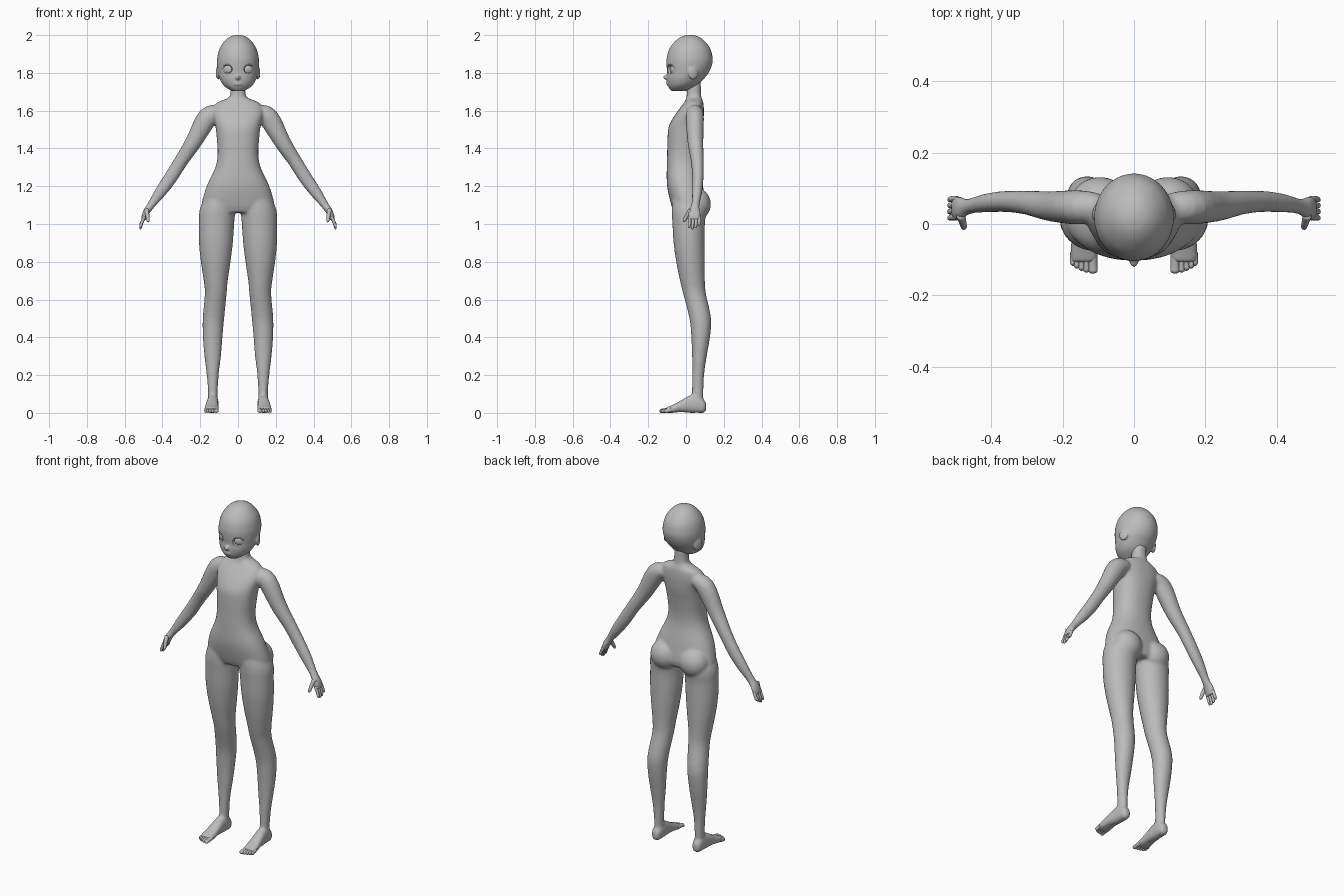
import bpy, bmesh, math
from mathutils import Vector, Matrix

cube = bpy.data.objects.get("Cube")
if cube:
    bpy.data.objects.remove(cube, do_unlink=True)

GREY = (0.5, 0.5, 0.5, 1)
grey = bpy.data.materials.new("plain grey")
grey.use_nodes = True
grey.diffuse_color = GREY
grey.node_tree.nodes["Principled BSDF"].inputs["Base Color"].default_value = GREY


def spline(rows, steps=4):
    """Smoothly interpolate rows of section values."""
    p = [Vector(r) for r in rows]
    p = [p[0]] + p + [p[-1]]
    out = []
    for a, b, c, d in zip(p, p[1:], p[2:], p[3:]):
        for i in range(steps):
            t = i / steps
            out.append(b + (c - a) * (t / 2) + (a * 2 - b * 5 + c * 4 - d) * (t * t / 2)
                       + (b * 3 - a - c * 3 + d) * (t ** 3 / 2))
    return out + [p[-1]]


def loft(bm, rings, side=1, power=2.0, count=24):
    """Skin closed sections given as centre and two half-axes."""
    loops = []
    for c, u, v in rings:
        loop = []
        for i in range(count):
            a = math.tau * i / count
            cs, sn = math.cos(a), math.sin(a)
            q = c + u * math.copysign(abs(cs) ** (2 / power), cs) \
                + v * math.copysign(abs(sn) ** (2 / power), sn)
            loop.append(bm.verts.new((q.x * side, q.y, q.z)))
        loops.append(loop)
    for a, b in zip(loops, loops[1:]):
        for i in range(count):
            j = (i + 1) % count
            bm.faces.new((a[i], a[j], b[j], b[i]))
    bm.faces.new(loops[0])
    bm.faces.new(loops[-1])


def upright(rows):
    """Rows: z, centre x, half width, front y, back y."""
    return [(Vector((x, (f + b) / 2, z)), Vector((w, 0, 0)), Vector((0, (b - f) / 2, 0)))
            for z, x, w, f, b in spline(rows)]


def lengthwise(rows):
    """Rows: y, centre x, half width, bottom z, top z."""
    return [(Vector((x, y, (lo + hi) / 2)), Vector((w, 0, 0)), Vector((0, 0, (hi - lo) / 2)))
            for y, x, w, lo, hi in spline(rows)]


def limb(rows):
    """Rows: x, y, z, half depth, half thickness, square to the path."""
    rows = spline(rows)
    pts = [Vector(r[:3]) for r in rows]
    rings = []
    for i, r in enumerate(rows):
        d = (pts[min(i + 1, len(pts) - 1)] - pts[max(i - 1, 0)]).normalized()
        v = d.cross(Vector((0, 1, 0))).normalized()
        rings.append((pts[i], v.cross(d).normalized() * r[3], v * r[4]))
    return rings


def ball(bm, loc, radii, side=1, turn=0.0):
    m = Matrix.Translation((loc[0] * side, loc[1], loc[2])) \
        @ Matrix.Rotation(turn * side, 4, 'Z') @ Matrix.Diagonal((*radii, 1))
    bmesh.ops.create_uvsphere(bm, u_segments=24, v_segments=16, radius=1, matrix=m)


def finish(bm, name, voxel=0, smooth=0):
    bmesh.ops.recalc_face_normals(bm, faces=bm.faces)
    for f in bm.faces:
        f.smooth = True
    mesh = bpy.data.meshes.new(name)
    bm.to_mesh(mesh)
    bm.free()
    mesh.materials.append(grey)
    ob = bpy.data.objects.new(name, mesh)
    bpy.context.collection.objects.link(ob)
    if voxel:
        r = ob.modifiers.new("fuse", 'REMESH')
        r.mode, r.voxel_size, r.use_smooth_shade = 'VOXEL', voxel, True
        s = ob.modifiers.new("soften", 'SMOOTH')
        s.factor, s.iterations = 0.5, smooth
    return ob


SIDES = (1, -1)

# Body: torso with neck, then hips, legs, feet, arms and palms fused together
bm = bmesh.new()
loft(bm, upright([
    (1.06, 0, .17, -.06, .09), (1.1, 0, .193, -.078, .105), (1.2, 0, .166, -.1, .09),
    (1.3, 0, .12, -.102, .07), (1.37, 0, .108, -.1, .068), (1.45, 0, .112, -.098, .078),
    (1.52, 0, .12, -.09, .09), (1.59, 0, .135, -.05, .095), (1.64, 0, .115, -.012, .092),
    (1.662, 0, .065, 0, .085), (1.685, 0, .041, .004, .08), (1.78, 0, .038, .004, .078)]),
    power=2.3, count=32)
for s in SIDES:
    ball(bm, (.095, .055, 1.105), (.085, .077, .085), s)
    loft(bm, upright([
        (1.17, .09, .07, -.07, .07), (1.08, .108, .094, -.076, .105),
        (1, .114, .094, -.072, .1), (.9, .117, .09, -.066, .1), (.8, .118, .079, -.052, .1),
        (.7, .118, .064, -.032, .1), (.63, .118, .058, -.015, .106), (.5, .13, .057, .018, .133),
        (.4, .134, .052, .028, .127), (.3, .134, .044, .032, .11), (.2, .134, .032, .033, .096),
        (.1, .133, .025, .03, .092), (.05, .134, .027, .025, .092)]), s)
    loft(bm, lengthwise([
        (.107, .133, .012, .015, .05), (.095, .133, .025, 0, .07), (.06, .133, .03, 0, .09),
        (.02, .135, .031, 0, .092), (-.03, .138, .035, .004, .064), (-.07, .14, .039, 0, .043),
        (-.108, .14, .037, 0, .028)]), s, 2.5)
    loft(bm, limb([
        (.1, .048, 1.595, .04, .035), (.16, .047, 1.565, .048, .054),
        (.235, .05, 1.435, .042, .044), (.3, .06, 1.335, .034, .037),
        (.357, .063, 1.245, .03, .036), (.41, .059, 1.17, .027, .031),
        (.46, .05, 1.1, .022, .021), (.487, .044, 1.06, .034, .018),
        (.502, .044, 1.02, .036, .013)]), s)
finish(bm, "body", .0075, 8)

# Fingers and thumbs
bm = bmesh.new()
for s in SIDES:
    for y, tip in ((.07, .99), (.053, .978), (.036, .972), (.019, .978)):
        loft(bm, limb([
            (.496, y, 1.04, .009, .009), (.51, y, 1.005, .0085, .0085),
            (.516, y - .002, tip + .008, .007, .007), (.517, y - .002, tip, .002, .002)]), s, count=12)
    loft(bm, limb([
        (.485, .025, 1.075, .013, .013), (.479, .004, 1.042, .011, .01),
        (.476, -.009, 1.018, .008, .008), (.475, -.013, 1.01, .002, .002)]), s, count=12)
finish(bm, "fingers")

# Toes, the innermost one largest
bm = bmesh.new()
for s in SIDES:
    for x, tip, r in ((.115, -.139, .0125), (.133, -.136, .009), (.147, -.131, .0085),
                      (.16, -.125, .008), (.171, -.117, .0075)):
        loft(bm, lengthwise([
            (-.08, x, r, .004, .03), (tip + .02, x, r, .002, .023),
            (tip + .006, x, r, 0, .021), (tip, x, r * .3, .006, .014)]), s, count=12)
finish(bm, "toes")

# Head with nose, lips and ears
bm = bmesh.new()
loft(bm, upright([
    (2.002, 0, .008, .012, .03), (1.993, 0, .04, -.022, .064), (1.97, 0, .07, -.055, .097),
    (1.93, 0, .097, -.087, .128), (1.88, 0, .11, -.102, .141), (1.84, 0, .111, -.103, .137),
    (1.8, 0, .106, -.1, .12), (1.77, 0, .098, -.102, .096), (1.74, 0, .082, -.098, .068),
    (1.72, 0, .06, -.09, .04), (1.703, 0, .03, -.076, 0)]), count=40)
ball(bm, (0, -.1, 1.776), (.013, .021, .014))
for z in (1.739, 1.748):
    ball(bm, (0, -.096, z), (.022, .008, .005))
for s in SIDES:
    ball(bm, (.105, .038, 1.8), (.01, .027, .036), s, .35)
head = finish(bm, "head", .005, 5)

# Eye sockets cut into the face
bm = bmesh.new()
for s in SIDES:
    ball(bm, (.057, -.086, 1.819), (.027, .02, .024), s, .4)
socket = finish(bm, "eye_socket_cutter")
socket.hide_render = True
socket.hide_viewport = True
cut = head.modifiers.new("eye sockets", 'BOOLEAN')
cut.operation, cut.solver, cut.object = 'DIFFERENCE', 'EXACT', socket

# Eyeballs sitting inside the sockets
bm = bmesh.new()
for s in SIDES:
    ball(bm, (.055, -.068, 1.819), (.027, .014, .025), s, .4)
finish(bm, "eyes")

# Upper eyelids following the curve of the face
bm = bmesh.new()
for s in SIDES:
    rows = []
    for i in range(9):
        a = math.pi * (.05 + .9 * i / 8)
        x = .057 + .027 * math.cos(a)
        y = .019 - .121 * math.sqrt(1 - (x / .11) ** 2)
        r = .0005 + .003 * math.sin(math.pi * i / 8)
        rows.append((x, y, 1.82 + .024 * math.sin(a), r, r))
    loft(bm, limb(rows), s, count=8)
finish(bm, "eyelids")
